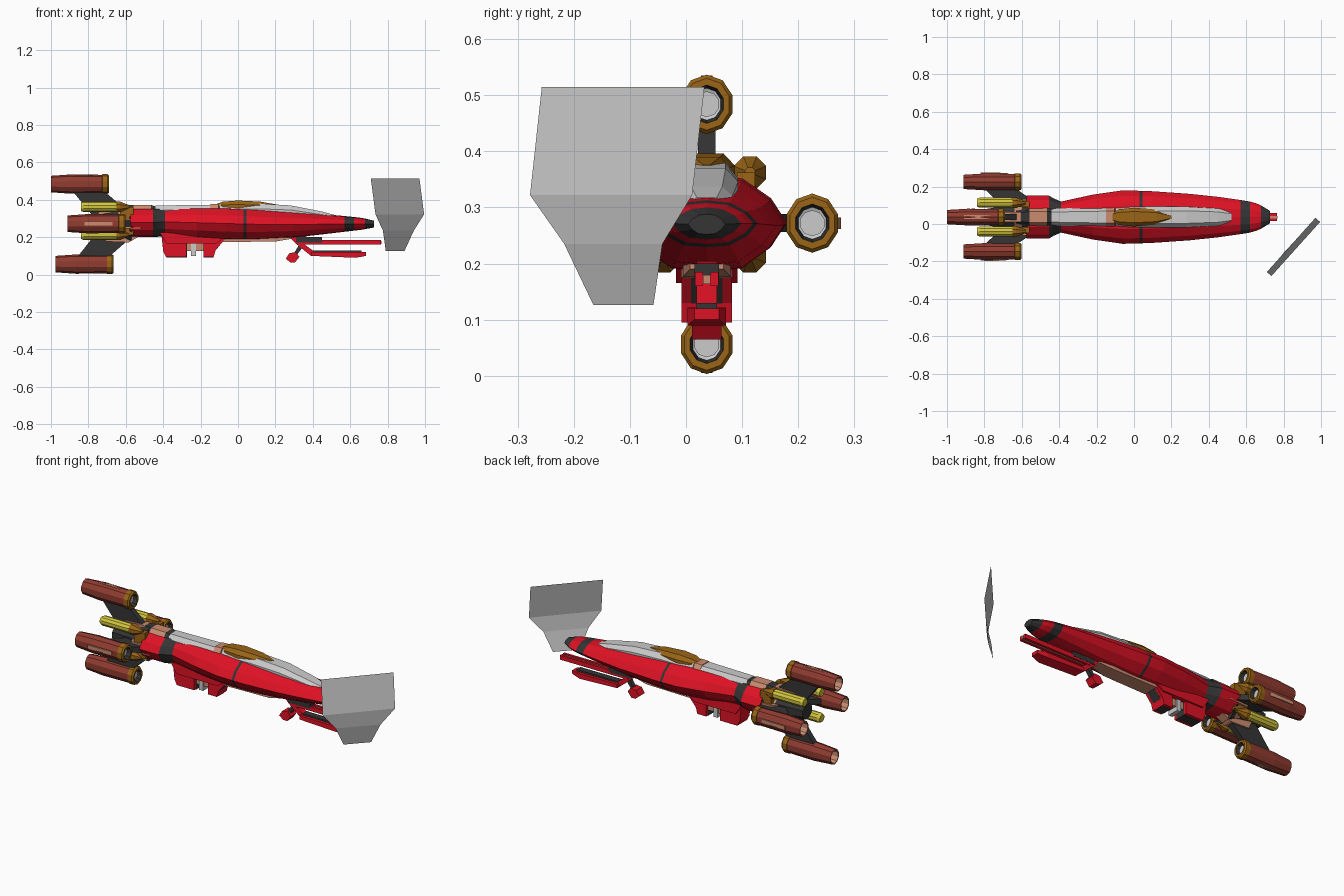
import bpy, math
from mathutils import Vector

if "Cube" in bpy.data.objects:
    bpy.data.objects.remove(bpy.data.objects["Cube"])

CY, CZ = 0.037, 0.272   # hull axis


def material(name, rgb):
    m = bpy.data.materials.new(name)
    m.diffuse_color = (*rgb, 1)
    m.use_nodes = True
    m.node_tree.nodes["Principled BSDF"].inputs["Base Color"].default_value = m.diffuse_color
    return m


RED = material("red", (0.73, 0.006, 0.018))
RUST = material("rust", (0.28, 0.045, 0.03))
TAN = material("tan", (0.6, 0.26, 0.16))
GOLD = material("gold", (0.32, 0.13, 0.008))
YELLOW = material("yellow", (0.65, 0.56, 0.05))
DARK = material("dark", (0.035, 0.035, 0.035))
GREY = material("grey", (0.55, 0.55, 0.55))


def mesh(name, verts, faces, mats, ids=None):
    me = bpy.data.meshes.new(name)
    me.from_pydata(verts, [], faces)
    for m in mats:
        me.materials.append(m)
    if ids:
        for p, i in zip(me.polygons, ids):
            p.material_index = i
    ob = bpy.data.objects.new(name, me)
    bpy.context.collection.objects.link(ob)
    return ob


def ngon(n):
    return [(math.cos(2 * math.pi * (i + .5) / n), math.sin(2 * math.pi * (i + .5) / n)) for i in range(n)]


BOX = [(1, 1), (-1, 1), (-1, -1), (1, -1)]
CHAMFER = [(1, .3), (.6, 1), (-.6, 1), (-1, .3), (-1, -1), (1, -1)]
LENS = [(1, 0), (.8, .5), (.45, .9), (0, 1), (-.45, .9), (-.8, .5),
        (-1, 0), (-.8, -.5), (-.45, -.92), (0, -1), (.45, -.92), (.8, -.5)]


def loft(name, shape, stations, mats, ids=None, cy=CY):
    """Skin along x. Station = (x, half width, z bottom, z top)."""
    n = len(shape)
    verts = [(x, cy + u * w, (b + t) / 2 + v * (t - b) / 2) for x, w, b, t in stations for u, v in shape]
    faces, fid = [], []
    for s in range(len(stations) - 1):
        for i in range(n):
            j = (i + 1) % n
            faces.append((s * n + i, s * n + j, (s + 1) * n + j, (s + 1) * n + i))
            fid.append(ids[s] if ids else 0)
    last = (len(stations) - 1) * n
    faces += [tuple(range(n))[::-1], tuple(range(last, last + n))]
    fid += [ids[0], ids[-1]] if ids else [0, 0]
    return mesh(name, verts, faces, mats, fid)


def tube(name, sides, y, z, rings, mats, ids=None, stretch=1.0):
    """Round loft. Ring = (x, radius)."""
    return loft(name, ngon(sides), [(x, r, z - r * stretch, z + r * stretch) for x, r in rings], mats, ids, y)


def box(name, x0, x1, hw, z0, z1, mat, cy=CY):
    return loft(name, BOX, [(x0, hw, z0, z1), (x1, hw, z0, z1)], [mat], None, cy)


def prism(name, profile, half, mat, direction=None):
    """Flat plate: profile of (x, z), or of (x, radius) along a direction from the axis."""
    n = len(profile)
    d = Vector(direction) if direction else Vector((0, 0, 1))
    side = d.cross(Vector((1, 0, 0)))
    base = Vector((0, CY, CZ if direction else 0))
    verts = [base + Vector((x, 0, 0)) + d * r + side * s * half for s in (-1, 1) for x, r in profile]
    faces = [tuple(range(n))[::-1], tuple(range(n, 2 * n))]
    faces += [(i, (i + 1) % n, n + (i + 1) % n, n + i) for i in range(n)]
    return mesh(name, verts, faces, [mat])


# Hull with dark stripes
loft("hull", LENS, [
    (.727, .033, .252, .288), (.68, .062, .243, .3), (.655, .073, .239, .304), (.62, .083, .235, .308),
    (.57, .091, .229, .313), (.45, .108, .215, .324), (.3, .124, .198, .337), (.1, .138, .186, .352),
    (.045, .14, .185, .355), (.03, .1405, .185, .356), (-.06, .143, .186, .36), (-.22, .12, .195, .36),
    (-.39, .083, .207, .357), (-.43, .1, .202, .357), (-.455, .115, .2, .357), (-.575, .115, .2, .357)],
    [RED, DARK], [1, 0, 0, 1, 0, 0, 0, 0, 1, 0, 0, 0, 1, 1, 0])

# Canopy, cockpit shell and spine
loft("canopy", CHAMFER, [(.52, .03, .29, .318), (.45, .046, .29, .337), (.28, .056, .3, .37), (.1, .056, .3, .38),
                         (-.1, .052, .3, .375)], [GREY])
loft("cockpit_shell", CHAMFER, [(.2, .01, .34, .376), (.12, .04, .335, .39), (.0, .05, .335, .396),
                                (-.08, .042, .34, .39), (-.115, .025, .34, .378)], [GOLD])
loft("spine_band", CHAMFER, [(-.105, .052, .3, .378), (-.15, .052, .3, .376)], [TAN])
loft("spine", CHAMFER, [(-.15, .053, .3, .372), (-.44, .045, .3, .37)], [GREY])
loft("rear_deck", CHAMFER, [(-.44, .05, .3, .364), (-.465, .05, .3, .372), (-.56, .048, .3, .372), (-.63, .034, .3, .368)],
     [TAN, DARK], [1, 0, 1])

# Belly plate and intake block
loft("belly_plate", BOX, [(.28, .03, .19, .21), (.2, .042, .177, .2), (-.08, .045, .174, .2)], [TAN])
for nm, prof in (("rear_intake", [(-.41, .22), (-.4, .125), (-.385, .095), (-.275, .095), (-.275, .22)]),
                 ("front_intake", [(-.185, .22), (-.185, .095), (-.13, .095), (-.12, .13), (-.07, .19), (-.07, .22)])):
    prism(nm, prof, .045, RED)
    prism(nm + "_core", [(x * .98 - .004, z - .003) for x, z in prof], .028, DARK)
prism("intake_shoulder", [(-.42, .225), (-.38, .165), (-.12, .165), (-.04, .215)], .055, RED)
box("intake_bridge", -.275, -.185, .026, .125, .2, TAN)
box("intake_pipe", -.25, -.225, .034, .1, .17, GREY)

# Nose guns
for s in (-1, 1):
    box("upper_gun_rail", .33, .765, .007, .16, .185, RED, CY + s * .014)
box("upper_gun_barrel", .36, .768, .007, .164, .18, TAN)
box("upper_gun_housing", .31, .45, .022, .172, .2, DARK)
loft("lower_gun_slab", BOX, [(.39, .034, .1, .122), (.63, .034, .09, .12), (.685, .022, .1, .12)], [RED])
box("lower_gun_rail", .4, .66, .018, .118, .13, DARK)
prism("gun_strut", [(.27, .205), (.37, .205), (.35, .165), (.44, .1), (.39, .1), (.31, .165)], .018, RED)
prism("gun_grip", [(.33, .165), (.345, .145), (.315, .105), (.3, .115)], .012, DARK)
prism("gun_foot", [(.255, .085), (.275, .115), (.31, .12), (.328, .095), (.305, .065), (.28, .065)], .026, RED)

# Tail core
tube("tail_core", 8, CY, CZ, [(-.57, .1), (-.6, .085), (-.64, .07), (-.72, .06), (-.8, .045)],
     [DARK, TAN], [0, 1, 0, 0])

# Four engines on fins: (name, direction, distance, front x)
for nm, d, dist, fx in (("top", (0, 0, 1), .212, -.69), ("bottom", (0, 0, -1), .216, -.665),
                        ("right", (0, 1, 0), .188, -.602), ("left", (0, -1, 0), .184, -.602)):
    c = Vector((0, CY, CZ)) + Vector(d) * dist
    tube(nm + "_engine", 10, c.y, c.z,
         [(fx - .035, .014), (fx - .03, .026), (fx, .031), (fx, .042), (fx - .008, .048), (fx - .035, .048),
          (fx - .036, .045), (fx - .2, .047), (fx - .31, .04), (fx - .31, .034), (fx - .2, .03)],
         [RUST, GOLD, DARK, TAN, GREY], [4, 2, 1, 1, 1, 1, 0, 0, 3, 3], 1.1)
    tube(nm + "_engine_hub", 10, c.y, c.z, [(fx - .06, .023), (fx - .018, .023)], [GREY])
    o = fx + .68
    prism(nm + "_fin", [(o - .56, .05), (o - .7, dist - .043), (o - .87, dist - .043), (o - .765, .04)], .016, DARK, d)
    prism(nm + "_fin_root", [(o - .53, .06), (o - .6, .1), (o - .72, .095), (o - .74, .05)], .026, TAN, d)
    prism(nm + "_engine_inlay", [(fx - .07, dist + .046), (fx - .14, dist + .051), (fx - .22, dist + .049),
                                 (fx - .22, dist), (fx - .07, dist)], .01, TAN, d)

# Four yellow pods with gold caps and brackets
for sy in (-1, 1):
    for z in (.362, .213):
        y = CY + sy * .077
        tube("pod", 10, y, z, [(-.645, .026), (-.66, .028), (-.825, .028), (-.84, .022)], [YELLOW])
        tube("pod_cap", 8, y, z, [(-.58, .01), (-.61, .022), (-.63, .031), (-.65, .031)], [GOLD])
        box("pod_bracket", -.63, -.56, .016, min(z, CZ + .02), max(z, CZ - .02), GOLD, CY + sy * .07)

# Detached bent deflector sheet
rows = [(.71, -.257, .97, .033, .515), (.735, -.278, .995, .011, .322),
        (.775, -.217, .94, -.042, .235), (.79, -.165, .89, -.058, .126)]
pts = [p for a, b, c, e, z in rows for p in ((a, b, z), (c, e, z))]
mesh("deflector_sheet", pts, [(2 * i, 2 * i + 2, 2 * i + 3, 2 * i + 1) for i in range(3)], [])
